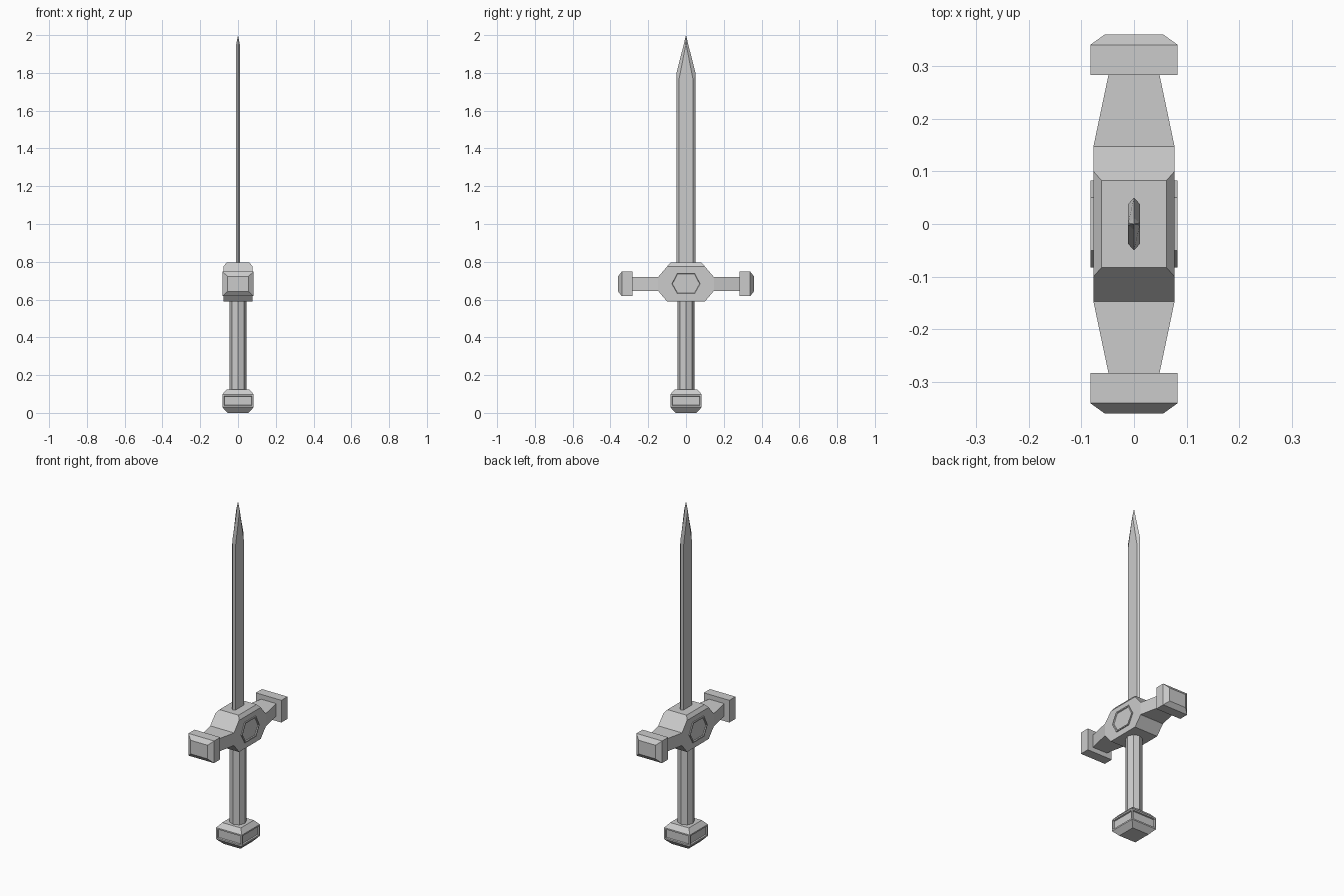
import bpy, bmesh, math

if "Cube" in bpy.data.objects:
    bpy.data.objects.remove(bpy.data.objects["Cube"])


def loft(name, rings, inset=None):
    """Skin equal-length point rings, cap both ends; inset = (test, thickness, depth)."""
    bm = bmesh.new()
    rows = [[bm.verts.new(p) for p in r] for r in rings]
    for a, b in zip(rows, rows[1:]):
        n = len(a)
        for i in range(n):
            bm.faces.new((a[i], a[(i + 1) % n], b[(i + 1) % n], b[i]))
    bm.faces.new(rows[0][::-1])
    bm.faces.new(rows[-1])
    bmesh.ops.remove_doubles(bm, verts=bm.verts, dist=0.0002)
    bmesh.ops.recalc_face_normals(bm, faces=bm.faces)
    bm.normal_update()
    if inset:
        test, thick, depth = inset
        faces = [f for f in bm.faces if test(f.normal)]
        bmesh.ops.inset_individual(bm, faces=faces, thickness=thick, depth=0)
        bmesh.ops.inset_individual(bm, faces=faces, thickness=0.003, depth=depth)
    me = bpy.data.meshes.new(name)
    bm.to_mesh(me)
    bm.free()
    ob = bpy.data.objects.new(name, me)
    bpy.context.collection.objects.link(ob)
    return ob


def rect_z(z, x, y):
    return [(-x, -y, z), (x, -y, z), (x, y, z), (-x, y, z)]


def rect_y(y, x, h, zc=0.683):
    return [(-x, y, zc - h), (x, y, zc - h), (x, y, zc + h), (-x, y, zc + h)]


def blade_ring(z_edge, z_flat, edge, flat, x=0.011):
    return [(0, -edge, z_edge), (x, -flat, z_flat), (x, flat, z_flat),
            (0, edge, z_edge), (-x, flat, z_flat), (-x, -flat, z_flat)]


# Pommel with sunken side panels
loft("pommel", [rect_z(0, .055, .055), rect_z(.03, .083, .083),
                rect_z(.098, .083, .083), rect_z(.125, .06, .06)],
     (lambda n: abs(n.z) < .1, .012, -.008))

# Octagonal grip
octagon = [(.045 * math.cos(i * math.pi / 4), .045 * math.sin(i * math.pi / 4))
           for i in range(8)]
loft("grip", [[(x, y, z) for x, y in octagon] for z in (.12, .6)])

# Guard centre block
loft("guard_centre", [rect_z(.59, .077, .1), rect_z(.645, .077, .147),
                      rect_z(.72, .077, .147), rect_z(.775, .077, .1),
                      rect_z(.795, .062, .083)])

# Hexagonal side plates, arms and chamfered arm ends
hexagon = [(-.083, .683), (-.05, .625), (.05, .625),
           (.083, .683), (.05, .745), (-.05, .745)]
for s, side in ((-1, "left"), (1, "right")):
    loft("guard_plate_" + side,
         [[(s * x, y, z) for y, z in hexagon] for x in (.07, .083)],
         (lambda n, s=s: n.x * s > .9, .008, -.005))
    loft("guard_arm_" + side, [rect_y(s * .14, .077, .037), rect_y(s * .147, .077, .037),
                               rect_y(s * .285, .048, .037)])
    loft("guard_end_" + side, [rect_y(s * .283, .083, .065), rect_y(s * .34, .083, .065),
                               rect_y(s * .36, .055, .04)])

# Blade with bevelled edges and pointed tip
loft("blade", [blade_ring(.78, .78, .05, .038), blade_ring(1.8, 1.76, .05, .038),
               blade_ring(1.955, 1.945, .011, .002), blade_ring(2, 2, 0, 0, 0)])
